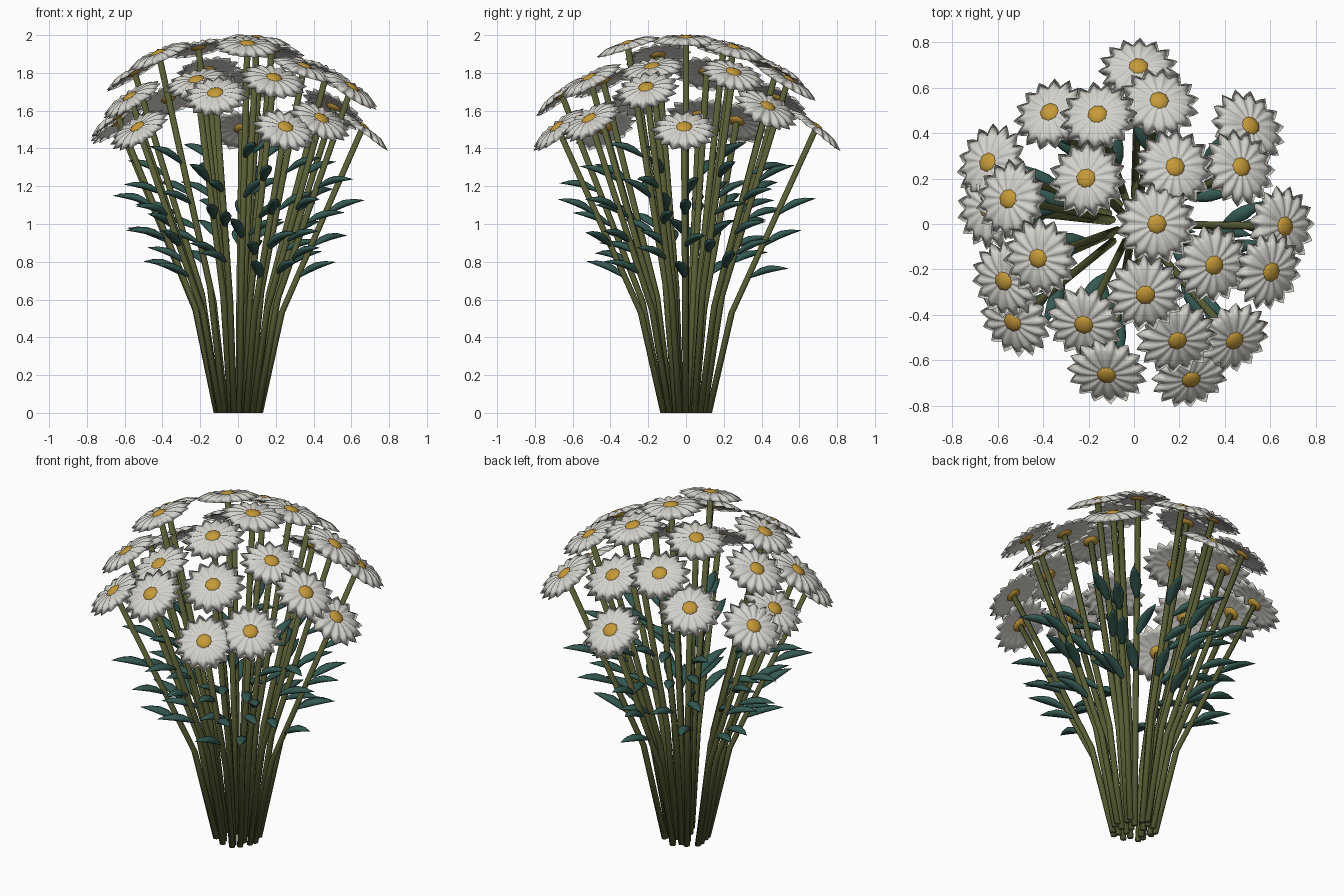
import bpy, bmesh, math, random
from mathutils import Vector, Matrix

if "Cube" in bpy.data.objects:
    bpy.data.objects.remove(bpy.data.objects["Cube"])

random.seed(4)


def material(name, color):
    m = bpy.data.materials.new(name)
    m.diffuse_color = (*color, 1)
    m.use_nodes = True
    m.node_tree.nodes["Principled BSDF"].inputs["Base Color"].default_value = m.diffuse_color
    return m


STEM = material("stem_green", (0.10, 0.11, 0.035))
LEAF = material("leaf_green", (0.035, 0.10, 0.085))
PETAL = material("petal_white", (0.66, 0.645, 0.60))
CENTRE = material("centre_yellow", (0.56, 0.32, 0.04))


def finish(name, bm, mat):
    bmesh.ops.recalc_face_normals(bm, faces=bm.faces)
    me = bpy.data.meshes.new(name)
    bm.to_mesh(me)
    bm.free()
    me.materials.append(mat)
    for p in me.polygons:
        p.use_smooth = True
    ob = bpy.data.objects.new(name, me)
    bpy.context.collection.objects.link(ob)
    return ob


def skin(bm, rings):
    # closed tube through the rings
    for a, b in zip(rings, rings[1:]):
        n = len(a)
        for i in range(n):
            bm.faces.new((a[i], a[(i + 1) % n], b[(i + 1) % n], b[i]))
    bm.faces.new(rings[0])
    bm.faces.new(rings[-1])


def add_stem(bm, path, radius=0.017, sides=8):
    skin(bm, [[bm.verts.new(p + Vector((math.cos(t), math.sin(t), 0)) * radius)
               for t in (math.tau * k / sides for k in range(sides))] for p in path])


def add_leaf(bm, mat, length=0.23):
    # pointed spindle along local x, arched slightly
    rings = []
    for u, w in ((0, .1), (.15, .55), (.35, .95), (.55, 1), (.78, .65), (1, .04)):
        arch = 0.10 * math.sin(math.pi * u) * length
        rings.append([bm.verts.new(mat @ Vector((u * length, 0.031 * w * math.cos(t),
                                                 arch + 0.019 * w * math.sin(t))))
                      for t in (math.tau * k / 8 for k in range(8))])
    skin(bm, rings)


def add_petals(bm, mat, size, petals=15):
    # thin closed pleated body: ridges run to pointed tips, valleys to notches
    rings = []
    for rad, z, pleat, tooth in ((.03, .008, .001, 0), (.075, .010, .005, 0),
                                 (.12, .003, .008, 0), (.166, -.020, .003, .018),
                                 (.12, -.012, .002, 0), (.03, -.006, 0, 0)):
        ring = []
        for k in range(petals * 4):
            c = math.cos(math.tau * k / 4)
            t = math.tau * k / (petals * 4)
            r = rad + tooth * c
            ring.append(bm.verts.new(mat @ (Vector((r * math.cos(t), r * math.sin(t),
                                                    z + pleat * c)) * size)))
        rings.append(ring)
    skin(bm, rings)


# flower heads from the middle of the dome outward
HEADS = [(.10, 0, 1.98), (-.21, .20, 1.94), (.05, -.31, 1.95), (.18, .25, 1.93),
         (-.42, -.15, 1.90), (.35, -.18, 1.83), (-.16, .48, 1.82), (-.22, -.44, 1.76),
         (.47, .25, 1.80), (-.55, .11, 1.81), (.19, -.51, 1.77), (.11, .54, 1.76),
         (-.57, -.25, 1.67), (.60, -.21, 1.72), (-.37, .49, 1.67), (-.12, -.66, 1.69),
         (.51, .43, 1.62), (-.64, .07, 1.58), (.44, -.51, 1.555), (.02, .69, 1.51),
         (-.53, -.43, 1.51), (.66, -.01, 1.51), (-.64, .27, 1.55), (.25, -.68, 1.51)]

stems, leaves, petals, centres = (bmesh.new() for _ in range(4))
for i, h in enumerate(HEADS):
    head = Vector(h)
    flat = Vector((head.x, head.y, 0))
    r, ang = flat.length, math.atan2(head.y, head.x)

    # stem with one bend a third of the way up
    base = flat * 0.175
    bend = flat * 0.35 + Vector((0, 0, head.z * 0.35))
    add_stem(stems, (base, bend, head))

    # three leaves per stem, fanning outward
    for f, side in ((0.47, -.35), (0.58, .35), (0.69, 0)):
        p = bend.lerp(head, (f - 0.35) / 0.65)
        yaw = ang + side + random.uniform(-.2, .2)
        pitch = math.radians(18 + 22 * max(0, 0.6 - r) + random.uniform(-6, 6))
        add_leaf(leaves, Matrix.Translation(p) @ Matrix.Rotation(yaw, 4, 'Z')
                 @ Matrix.Rotation(-pitch, 4, 'Y'))

    # head tilted outward
    m = (Matrix.Translation(head) @ Matrix.Rotation(ang, 4, 'Z')
         @ Matrix.Rotation(math.radians(56) * r, 4, 'Y') @ Matrix.Rotation(i * 1.3, 4, 'Z'))
    add_petals(petals, m, random.uniform(.95, 1.0))
    bmesh.ops.create_uvsphere(centres, u_segments=8, v_segments=6, radius=0.048,
                              matrix=m @ Matrix.Diagonal((1, 1, 0.45, 1)))

finish("stems", stems, STEM)
finish("leaves", leaves, LEAF)
finish("petals", petals, PETAL)
finish("flower_centres", centres, CENTRE)
